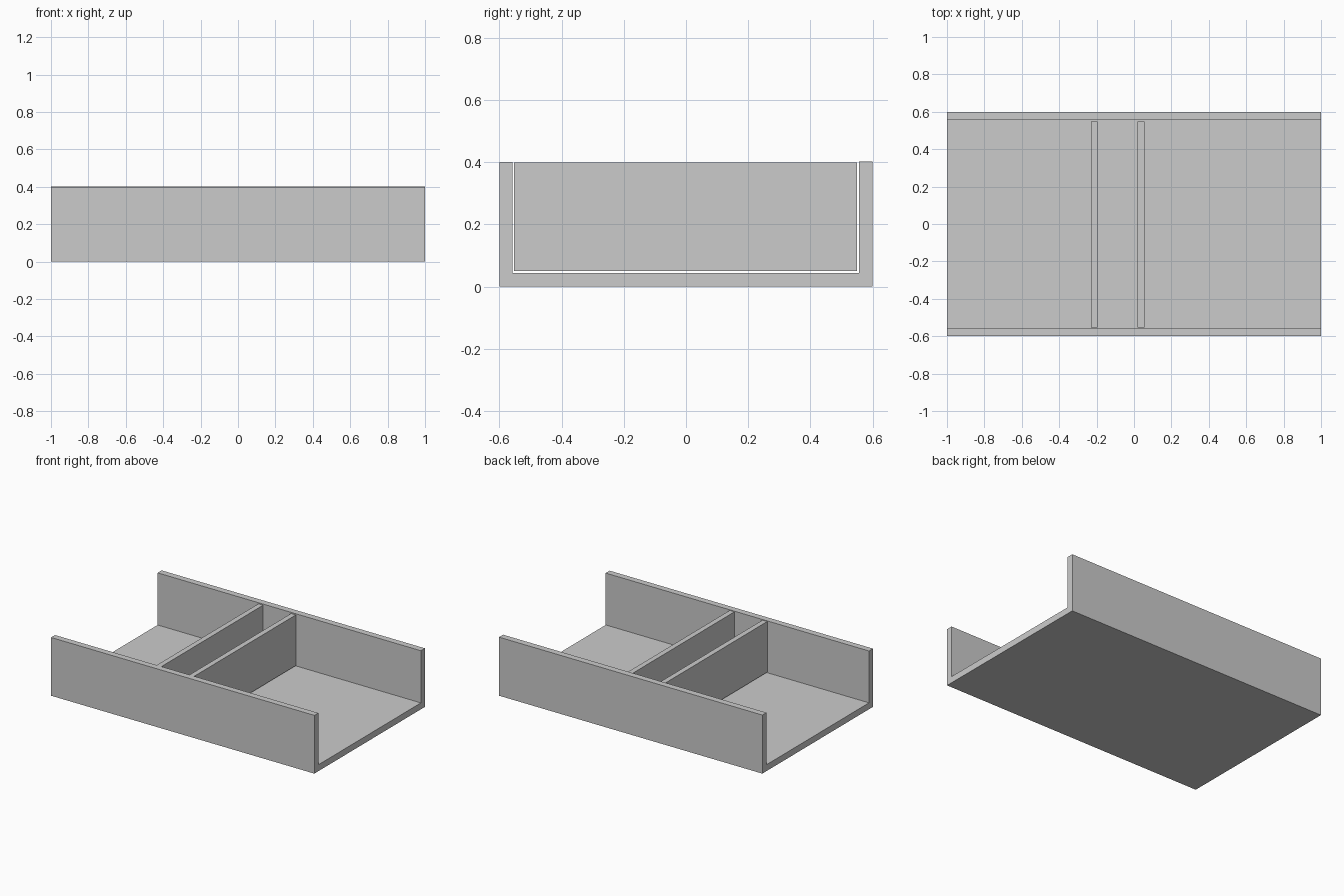
import bpy

if "Cube" in bpy.data.objects:
    bpy.data.objects.remove(bpy.data.objects["Cube"])


def box(name, x, y, z):
    """Add a box from (min, max) ranges on each axis."""
    bpy.ops.mesh.primitive_cube_add(size=1)
    ob = bpy.context.object
    ob.name = name
    ob.location = [(a + b) / 2 for a, b in (x, y, z)]
    ob.scale = [b - a for a, b in (x, y, z)]
    bpy.ops.object.transform_apply(location=True, rotation=False, scale=True)
    return ob


# Floor panel
box("tray_floor", (-1, 1), (-0.6, 0.6), (0, 0.044))

# Long walls standing on the floor's front and back edges
box("front_wall", (-1, 1), (-0.6, -0.557), (0.044, 0.4))
box("back_wall", (-1, 1), (0.556, 0.6), (0.044, 0.402))

# Two loose dividers with a small clearance to floor and walls
for name, x in (("left_divider", -0.212), ("right_divider", 0.037)):
    box(name, (x - 0.018, x + 0.018), (-0.553, 0.549), (0.05, 0.398))
